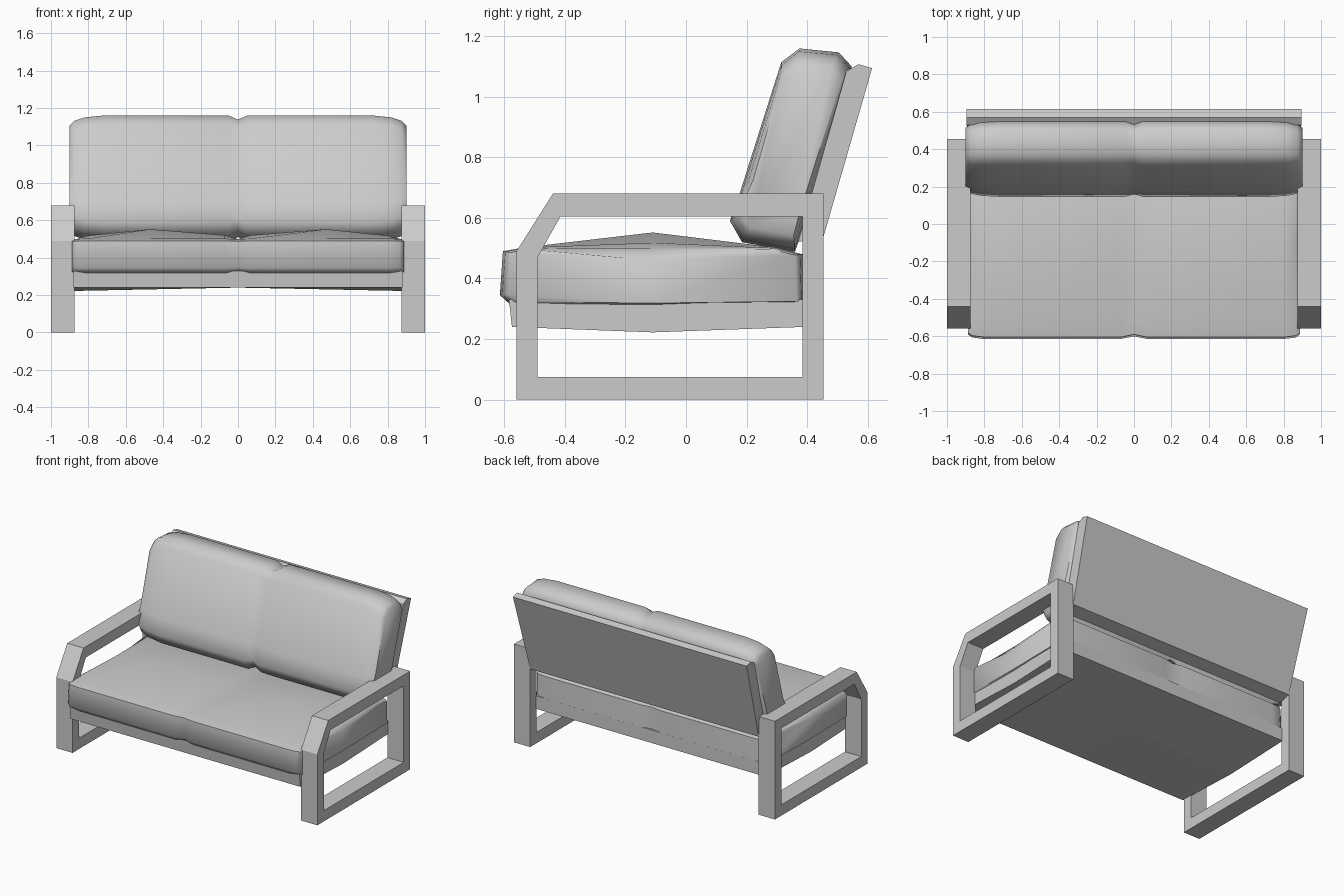
import bpy, bmesh, math
from mathutils import Vector

if "Cube" in bpy.data.objects:
    bpy.data.objects.remove(bpy.data.objects["Cube"], do_unlink=True)

grey = bpy.data.materials.new("light grey")
grey.use_nodes = True
grey.diffuse_color = (0.6, 0.6, 0.6, 1)
grey.node_tree.nodes["Principled BSDF"].inputs["Base Color"].default_value = (0.6, 0.6, 0.6, 1)


def finish(name, bm, smooth=None):
    bmesh.ops.recalc_face_normals(bm, faces=bm.faces)
    mesh = bpy.data.meshes.new(name)
    bm.to_mesh(mesh)
    bm.free()
    mesh.materials.append(grey)
    obj = bpy.data.objects.new(name, mesh)
    bpy.context.collection.objects.link(obj)
    if smooth:
        bpy.ops.object.select_all(action='DESELECT')
        obj.select_set(True)
        bpy.context.view_layer.objects.active = obj
        bpy.ops.object.shade_smooth_by_angle(angle=math.radians(smooth))
    return obj


def inset(profile, d):
    c = sum((Vector(p) for p in profile), Vector((0, 0))) / len(profile)
    return [Vector(p) + (c - Vector(p)).normalized() * d for p in profile]


def loft(name, sections, smooth=None):
    """Skin (x, [(y, z)...]) cross-sections and cap both ends."""
    bm = bmesh.new()
    rings = [[bm.verts.new((x, y, z)) for y, z in pts] for x, pts in sections]
    n = len(rings[0])
    for a, b in zip(rings, rings[1:]):
        for i in range(n):
            j = (i + 1) % n
            bm.faces.new((a[i], a[j], b[j], b[i]))
    bm.faces.new(rings[0])
    bm.faces.new(rings[-1])
    return finish(name, bm, smooth)


def mirrored(half):
    """Half sections, listed from the centre outwards, repeated on -x."""
    return [(-x, p) for x, p in reversed(half[1:])] + half


# Side frames: closed loop of flat bars with a sloping front corner
outer = [(-0.56, 0), (0.455, 0), (0.455, 0.68), (-0.44, 0.68), (-0.56, 0.49)]
inner = [(-0.49, 0.075), (0.385, 0.075), (0.385, 0.605), (-0.415, 0.605), (-0.49, 0.47)]
for name, side in (("left_arm_frame", 1), ("right_arm_frame", -1)):
    bm = bmesh.new()
    loops = [[bm.verts.new((side * x, y, z)) for y, z in pts]
             for x, pts in ((0.875, outer), (1, outer), (1, inner), (0.875, inner))]
    for a, b in zip(loops, loops[1:] + loops[:1]):
        for i in range(5):
            j = (i + 1) % 5
            bm.faces.new((a[i], a[j], b[j], b[i]))
    finish(name, bm)


# Seat base: shallow tray whose underside sags towards the sides
def base_section(sag):
    return [(-0.575, 0.24), (-0.11, 0.24 - sag), (0.39, 0.24),
            (0.39, 0.33), (-0.11, 0.33), (-0.585, 0.33)]


loft("seat_base", mirrored([(0, base_section(0)), (0.88, base_section(0.018))]))


# Seat cushion: two puffed halves with a shallow centre groove
def seat_section(crown, d):
    return inset([(-0.585, 0.318), (-0.615, 0.345), (-0.605, 0.49), (-0.54, 0.502),
                  (-0.11, crown), (0.3, 0.502), (0.385, 0.48),
                  (0.39, 0.32), (-0.11, 0.296)], d)


seat = [(0, 0.51, 0.015), (0.07, 0.52, 0), (0.47, 0.552, 0), (0.8, 0.518, 0),
        (0.865, 0.505, 0.008), (0.888, 0.48, 0.025)]
loft("seat_cushion", mirrored([(x, seat_section(c, d)) for x, c, d in seat]), 60)

# Back cushion: leaning block, softened at the ends and notched in the centre
lean = [(0.145, 0.59), (0.185, 0.52), (0.36, 0.488), (0.385, 0.56), (0.548, 1.1),
        (0.505, 1.147), (0.375, 1.16), (0.315, 1.115), (0.18, 0.69)]
back = [(0, 0.022), (0.05, 0), (0.72, 0), (0.82, 0.01), (0.875, 0.028), (0.9, 0.055)]
loft("back_cushion", mirrored([(x, inset(lean, d)) for x, d in back]), 60)

# Back board: tilted panel, slightly narrower at the bottom
bm = bmesh.new()
ends = [[bm.verts.new((s * w, y, z)) for w, y, z in
         ((0.875, 0.455, 0.54), (0.895, 0.615, 1.095), (0.895, 0.57, 1.108),
          (0.895, 0.53, 1.085), (0.875, 0.37, 0.52))] for s in (-1, 1)]
for i in range(5):
    j = (i + 1) % 5
    bm.faces.new((ends[0][i], ends[0][j], ends[1][j], ends[1][i]))
for ring in ends:
    bm.faces.new(ring)
finish("back_board", bm)
